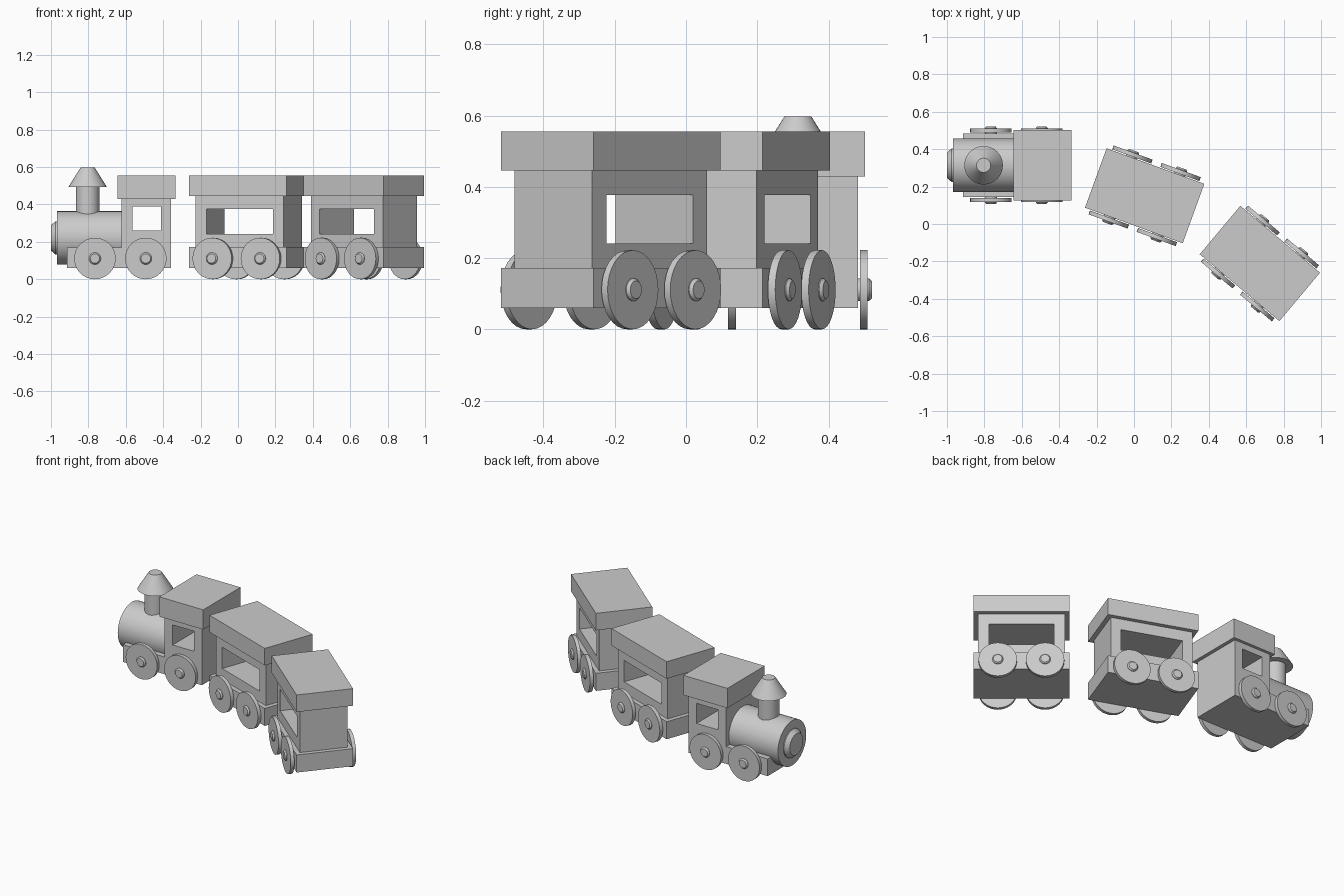
import bpy, bmesh
from math import radians, sin, cos, pi
from mathutils import Matrix

if "Cube" in bpy.data.objects:
    bpy.data.objects.remove(bpy.data.objects["Cube"])

ALONG_Y = Matrix.Rotation(radians(-90), 4, 'X')   # local z -> +y
ALONG_X = Matrix.Rotation(radians(-90), 4, 'Y')   # local z -> -x


def add(name, bm, matrix):
    bmesh.ops.recalc_face_normals(bm, faces=bm.faces)
    me = bpy.data.meshes.new(name)
    bm.to_mesh(me)
    bm.free()
    ob = bpy.data.objects.new(name, me)
    bpy.context.collection.objects.link(ob)
    ob.matrix_world = matrix
    return ob


def box(name, frame, x, y, z):
    """Box from (min, max) ranges."""
    bm = bmesh.new()
    bmesh.ops.create_cube(bm, size=1)
    for v in bm.verts:
        v.co = [a[0] + (c + 0.5) * (a[1] - a[0]) for c, a in zip(v.co, (x, y, z))]
    return add(name, bm, frame)


def lathe(name, matrix, profile, n=32):
    """Closed turned solid from (radius, height) points, around local z."""
    bm = bmesh.new()
    rings = [[bm.verts.new((r * cos(2 * pi * i / n), r * sin(2 * pi * i / n), h))
              for i in range(n)] for r, h in profile]
    for a, b in zip(rings, rings[1:]):
        for i in range(n):
            j = (i + 1) % n
            bm.faces.new((a[i], a[j], b[j], b[i]))
    bm.faces.new(rings[0])
    bm.faces.new(rings[-1])
    ob = add(name, bm, matrix)
    bpy.ops.object.select_all(action='DESELECT')
    ob.select_set(True)
    bpy.context.view_layer.objects.active = ob
    bpy.ops.object.shade_smooth_by_angle(angle=radians(30))
    return ob


def windowed(name, frame, outline, window, half):
    """Side outline with a window hole right through, extruded across the width."""
    cu = bpy.data.curves.new(name, 'CURVE')
    cu.dimensions = '2D'
    cu.fill_mode = 'BOTH'
    cu.extrude = half
    for pts in (outline, window):
        s = cu.splines.new('POLY')
        s.points.add(len(pts) - 1)
        for p, (x, z) in zip(s.points, pts):
            p.co = (x, z, 0, 1)
        s.use_cyclic_u = True
    ob = bpy.data.objects.new(name, cu)
    bpy.context.collection.objects.link(ob)
    ob.matrix_world = frame @ Matrix.Rotation(radians(90), 4, 'X')
    bpy.ops.object.select_all(action='DESELECT')
    ob.select_set(True)
    bpy.context.view_layer.objects.active = ob
    bpy.ops.object.convert(target='MESH')
    bpy.ops.object.shade_flat()


def rect(x0, x1, z0, z1):
    return [(x0, z0), (x1, z0), (x1, z1), (x0, z1)]


def wheels(name, frame, xs):
    for i, x in enumerate(xs):
        m = frame @ Matrix.Translation((x, 0, 0.111)) @ ALONG_Y
        # axle with tapered hub ends
        lathe(f"{name}_axle_{i}", m, [(0.025, -0.2075), (0.032, -0.199),
                                      (0.032, 0.199), (0.025, 0.2075)], 24)
        for side, s in (("right", -1), ("left", 1)):
            lathe(f"{name}_wheel_{side}_{i}", m,
                  [(0.111, s * 0.174), (0.111, s * 0.196)])


# locomotive
loco = Matrix.Translation((0, 0.314, 0))
windowed("engine_chassis_and_cab", loco,
         [(-0.915, 0.06), (-0.357, 0.06), (-0.357, 0.43),
          (-0.622, 0.43), (-0.622, 0.17), (-0.915, 0.17)],
         rect(-0.563, -0.413, 0.262, 0.39), 0.169)
box("cab_roof", loco, (-0.644, -0.334), (-0.188, 0.188), (0.429, 0.555))
barrel = loco @ Matrix.Translation((0, 0, 0.221)) @ ALONG_X
lathe("boiler", barrel, [(0.143, 0.60), (0.143, 0.969)], 48)
lathe("boiler_front_cap", barrel, [(0.089, 0.96), (0.089, 0.975), (0.068, 1.0)])
stack = loco @ Matrix.Translation((-0.804, 0, 0))
lathe("chimney", stack, [(0.063, 0.32), (0.063, 0.495)])
lathe("chimney_top", stack, [(0.103, 0.493), (0.038, 0.597)])
wheels("engine", loco, (-0.765, -0.493))

# two carriages following a bend
for name, x, y, angle in (("carriage_front", 0.057, 0.151, -20),
                          ("carriage_rear", 0.673, -0.211, -40)):
    f = Matrix.Translation((x, y, 0)) @ Matrix.Rotation(radians(angle), 4, 'Z')
    box(name + "_base", f, (-0.278, 0.278), (-0.169, 0.169), (0.06, 0.172))
    box(name + "_roof", f, (-0.278, 0.278), (-0.169, 0.169), (0.446, 0.555))
    windowed(name + "_body", f, rect(-0.251, 0.251, 0.17, 0.448),
             rect(-0.189, 0.189, 0.241, 0.377), 0.142)
    wheels(name, f, (-0.137, 0.137))
